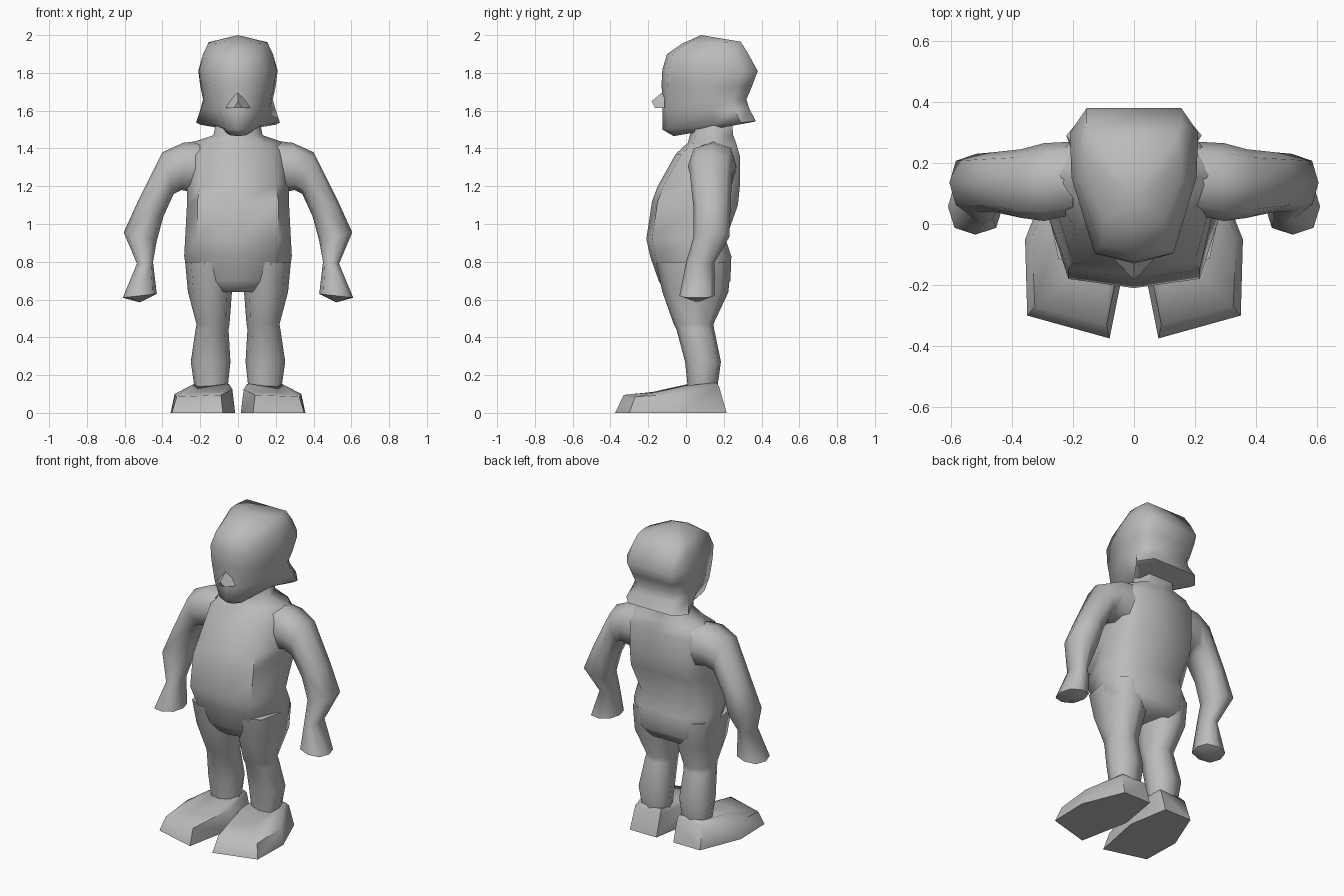
import bpy, bmesh, math

grey = bpy.data.materials.new("plain grey")
grey.diffuse_color = (0.5, 0.5, 0.5, 1)


def finish(name, bm, mirror):
    bmesh.ops.recalc_face_normals(bm, faces=bm.faces)
    mesh = bpy.data.meshes.new(name)
    bm.to_mesh(mesh)
    bm.free()
    mesh.materials.append(grey)
    ob = bpy.data.objects.new(name, mesh)
    bpy.context.collection.objects.link(ob)
    if mirror:
        mod = ob.modifiers.new("Mirror", 'MIRROR')
        mod.use_mirror_merge = False
    return ob


def loft(name, rings, start=None, end=None, mirror=False):
    """Skin closed rings; each end is a flat cap or a fan to a given point."""
    bm = bmesh.new()
    loops = [[bm.verts.new(p) for p in ring] for ring in rings]
    n = len(loops[0])
    for a, b in zip(loops, loops[1:]):
        for i in range(n):
            j = (i + 1) % n
            bm.faces.new((a[i], a[j], b[j], b[i]))
    for ring, tip in ((loops[0], start), (loops[-1], end)):
        if tip is None:
            bm.faces.new(ring)
        else:
            t = bm.verts.new(tip)
            for i in range(n):
                bm.faces.new((ring[i], ring[(i + 1) % n], t))
    return finish(name, bm, mirror)


def body_ring(zf, zb, yf, wf, ws, wq, wb, yb):
    """Symmetric ring: front, front corner, side, rear quarter, rear corner, back."""
    half = [(0, yf), (wf, yf + 0.03), (ws, 0.45 * yf + 0.55 * yb),
            (wq, yb - 0.08), (wb, yb), (0, yb)]
    pts = half + [(-x, y) for x, y in half[-2:0:-1]]
    return [(x, y, zf + (zb - zf) * (y - yf) / (yb - yf)) for x, y in pts]


def rounded(t):
    """Point on a slightly squared circle."""
    c, s = math.cos(t), math.sin(t)
    return (math.copysign(abs(c) ** 0.8, c), math.copysign(abs(s) ** 0.8, s))


ANGLES = [math.tau * i / 8 for i in range(8)]

# Torso and neck
torso = [
    (0.64, 0.64, -0.11, 0.13, 0.23, 0.22, 0.13, 0.20),
    (0.70, 0.70, -0.145, 0.16, 0.265, 0.25, 0.15, 0.235),
    (0.83, 0.83, -0.19, 0.19, 0.285, 0.26, 0.16, 0.24),
    (0.92, 0.92, -0.21, 0.215, 0.28, 0.25, 0.17, 0.21),
    (1.12, 1.10, -0.18, 0.215, 0.27, 0.26, 0.20, 0.275),
    (1.20, 1.20, -0.15, 0.20, 0.27, 0.26, 0.20, 0.285),
    (1.37, 1.36, -0.055, 0.19, 0.27, 0.26, 0.20, 0.285),
    (1.43, 1.43, 0.01, 0.15, 0.25, 0.23, 0.17, 0.265),
    (1.47, 1.47, 0.02, 0.09, 0.13, 0.12, 0.09, 0.25),
    (1.57, 1.57, 0.02, 0.08, 0.11, 0.11, 0.08, 0.24),
]
loft("torso", [body_ring(*r) for r in torso])

# Head with the hair flaring out at the back
head = [
    (1.465, 1.54, -0.065, 0.045, 0.09, 0.20, 0.14, 0.355),
    (1.50, 1.545, -0.125, 0.065, 0.125, 0.222, 0.155, 0.37),
    (1.60, 1.61, -0.125, 0.10, 0.165, 0.198, 0.135, 0.335),
    (1.66, 1.66, -0.12, 0.115, 0.175, 0.185, 0.13, 0.32),
    (1.73, 1.73, -0.13, 0.12, 0.19, 0.20, 0.14, 0.35),
    (1.82, 1.81, -0.125, 0.13, 0.205, 0.21, 0.155, 0.38),
    (1.90, 1.90, -0.10, 0.11, 0.185, 0.185, 0.155, 0.33),
    (1.955, 1.965, -0.02, 0.10, 0.155, 0.155, 0.14, 0.29),
]
loft("head", [body_ring(*r) for r in head],
     start=(0, 0.10, 1.50), end=(0, 0.08, 2.0))

# Nose: a small wedge
loft("nose", [[(-0.065, -0.115, 1.615), (0, -0.11, 1.71), (0.065, -0.115, 1.615)],
              [(-0.02, -0.165, 1.615), (0, -0.182, 1.65), (0.02, -0.165, 1.615)]])

# Arms and hands: inner x, z, outer x, z, front y, back y
arm = [
    (0.20, 1.16, 0.20, 1.44, 0.03, 0.27),
    (0.30, 1.18, 0.29, 1.43, 0.01, 0.265),
    (0.34, 1.16, 0.40, 1.38, 0.02, 0.245),
    (0.395, 1.04, 0.53, 1.12, 0.04, 0.235),
    (0.43, 0.91, 0.605, 0.955, 0.04, 0.23),
    (0.45, 0.80, 0.535, 0.79, 0.0, 0.15),
    (0.43, 0.63, 0.61, 0.61, -0.035, 0.15),
]


def arm_ring(xi, zi, xo, zo, y0, y1):
    pts = []
    for t in ANGLES:
        u, v = rounded(t)
        k = (u + 1) / 2
        pts.append((xi + (xo - xi) * k, (y0 + y1) / 2 + v * (y1 - y0) / 2,
                    zi + (zo - zi) * k))
    return pts


loft("arm", [arm_ring(*r) for r in arm], end=(0.52, 0.06, 0.585), mirror=True)

# Legs: height, inner x, outer x, front y, back y
leg = [
    (0.80, 0.02, 0.28, -0.16, 0.235),
    (0.64, 0.032, 0.265, -0.125, 0.225),
    (0.47, 0.045, 0.22, -0.065, 0.145),
    (0.44, 0.05, 0.225, -0.05, 0.15),
    (0.27, 0.04, 0.25, -0.005, 0.185),
    (0.13, 0.055, 0.23, 0.01, 0.165),
]
loft("leg", [arm_ring(xi, z, xo, z, y0, y1) for z, xi, xo, y0, y1 in leg], mirror=True)

# Feet: sole, upper edge and instep
sole = [(0.08, -0.375, 0), (0.35, -0.30, 0), (0.357, -0.05, 0),
        (0.25, 0.215, 0), (0.06, 0.215, 0), (0.015, -0.05, 0)]
upper = [(0.09, -0.33, 0.095), (0.325, -0.27, 0.085), (0.335, -0.04, 0.10),
         (0.24, 0.175, 0.14), (0.06, 0.175, 0.14), (0.03, -0.04, 0.125)]
instep = [(0.085, -0.18, 0.11), (0.21, -0.16, 0.11), (0.25, 0.0, 0.145),
          (0.22, 0.16, 0.16), (0.065, 0.16, 0.16), (0.045, 0.0, 0.15)]
loft("foot", [sole, upper, instep], mirror=True)

# Smooth shading with the sharpest edges kept
for ob in bpy.context.collection.objects:
    ob.select_set(True)
    bpy.context.view_layer.objects.active = ob
bpy.ops.object.shade_smooth_by_angle(angle=math.radians(60))
